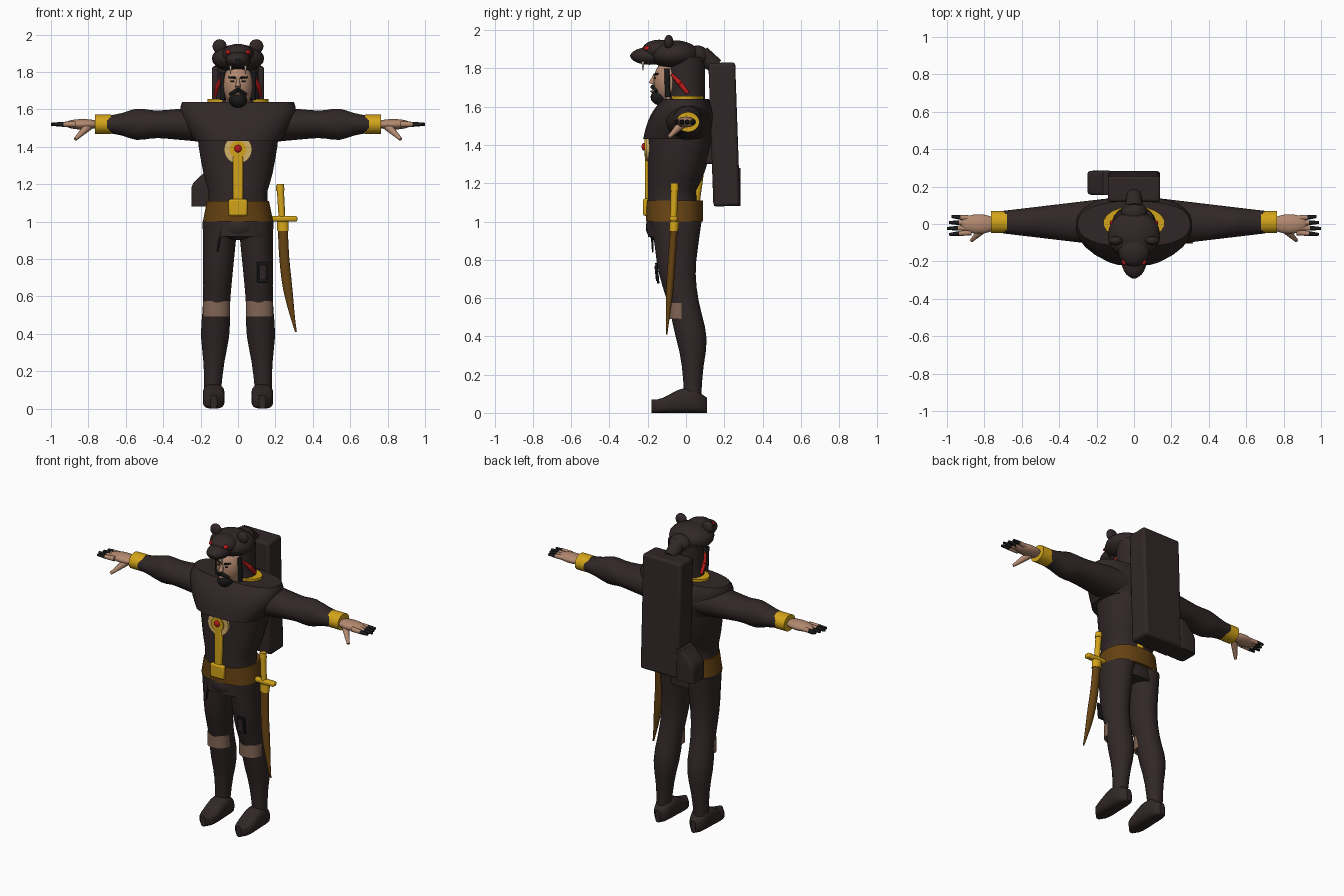
import bpy, bmesh, math
from mathutils import Vector, Matrix

cube = bpy.data.objects.get("Cube")
if cube:
    bpy.data.objects.remove(cube, do_unlink=True)


def material(name, red, green, blue):
    mat = bpy.data.materials.new(name)
    mat.use_nodes = True
    mat.diffuse_color = (red, green, blue, 1)
    shader = next(node for node in mat.node_tree.nodes if node.type == 'BSDF_PRINCIPLED')
    shader.inputs["Base Color"].default_value = mat.diffuse_color
    shader.inputs["Roughness"].default_value = .8
    return mat


DARK = material("dark_cloth", red=.031, green=.02, blue=.02)
GOLD = material("gold", red=.65, green=.37, blue=.01)
PALE = material("pale_gold", red=.65, green=.44, blue=.14)
LEATHER = material("brown_leather", red=.13, green=.054, blue=.006)
SKIN = material("skin", red=.45, green=.25, blue=.16)
TAN = material("tan_patch", red=.22, green=.13, blue=.09)
RED = material("red", red=.5, green=.01, blue=.01)
BLACK = material("black", red=.01, green=.01, blue=.01)
BONE = material("bone", red=.6, green=.5, blue=.4)
parts = []


def ease(low, high, value):
    k = min(max((value - low) / (high - low), 0), 1)
    return k * k * (3 - 2 * k)


def bump(at, width, value):
    return math.exp(-((value - at) / width) ** 2)


def finish(name, bm, mat, both):
    """Turn the bmesh into an object, mirrored across the body if it comes in pairs."""
    bmesh.ops.recalc_face_normals(bm, faces=bm.faces)
    mesh = bpy.data.meshes.new(name)
    bm.to_mesh(mesh)
    bm.free()
    mesh.materials.append(mat)
    part = bpy.data.objects.new(name, mesh)
    bpy.context.collection.objects.link(part)
    if both:
        part.modifiers.new("mirror", 'MIRROR').use_mirror_merge = False
    parts.append(part)
    return part


def sweep(name, mat, axis, start, end, centre, radii, steps=10, sides=20, power=1, both=False):
    """Skin rings along an axis; centre and radii are rules of the position on it."""
    bm = bmesh.new()
    rings = []
    for step in range(steps + 1):
        at = start + (end - start) * step / steps
        (u, v), (ru, rv) = centre(at), radii(at)
        ring = []
        for side in range(sides):
            angle = math.tau * (side + .5) / sides
            c, s = math.cos(angle), math.sin(angle)
            a = u + ru * math.copysign(abs(c) ** power, c)
            b = v + rv * math.copysign(abs(s) ** power, s)
            ring.append(bm.verts.new({'x': (at, a, b), 'y': (a, at, b), 'z': (a, b, at)}[axis]))
        rings.append(ring)
    for lower, upper in zip(rings, rings[1:]):
        for i in range(sides):
            bm.faces.new((lower[i - 1], lower[i], upper[i], upper[i - 1]))
    bm.faces.new(rings[0])
    bm.faces.new(rings[-1])
    return finish(name, bm, mat, both)


def bar(name, mat, start, end, radius, tip, both=False, sides=12):
    """Tapered rod between two points."""
    start, end = Vector(start), Vector(end)
    along = end - start
    place = Matrix.Translation((start + end) / 2) @ along.to_track_quat('Z', 'Y').to_matrix().to_4x4()
    bm = bmesh.new()
    bmesh.ops.create_cone(bm, cap_ends=True, segments=sides, radius1=radius, radius2=tip,
                          depth=along.length, matrix=place)
    return finish(name, bm, mat, both)


def ball(name, mat, centre, radii, both=False):
    bm = bmesh.new()
    place = Matrix.Translation(centre) @ Matrix.Diagonal((*radii, 1))
    bmesh.ops.create_uvsphere(bm, u_segments=20, v_segments=12, radius=1, matrix=place)
    return finish(name, bm, mat, both)


def box(name, mat, centre, size, tilt=0, bevel=.01):
    bm = bmesh.new()
    place = Matrix.Translation(centre) @ Matrix.Rotation(tilt, 4, 'X') @ Matrix.Diagonal((*size, 1))
    bmesh.ops.create_cube(bm, size=1, matrix=place)
    edge = finish(name, bm, mat, both=False).modifiers.new("bevel", 'BEVEL')
    edge.width, edge.segments = bevel, 2


# Legs: calf swells behind the shin, thigh deepens towards the hip
def leg_centre(z):
    return .14 - .045 * z, .035 - .085 * ease(.3, .8, z)


def leg_radii(z):
    width = .04 + .055 * z + .015 * bump(.4, .12, z)
    return width, width * (1 + .4 * z * z)


sweep("legs", DARK, 'z', start=.04, end=1, centre=leg_centre, radii=leg_radii, steps=14, both=True)
sweep("knee_patches", TAN, 'z', start=.49, end=.575, both=True,
      centre=lambda z: (.116, -.035), radii=lambda z: (.073, .06), steps=2)


# Feet: flat soles, rounded toe and heel, rising to the instep
def foot_height(y):
    return .035 + .03 * ease(-.16, 0, y) - .025 * ease(.04, .11, y)


def foot_radii(y):
    rounding = math.sqrt(1.1 - ((y + .035) / .145) ** 4)
    return .056 * rounding, foot_height(y)


sweep("feet", DARK, 'y', start=-.18, end=.11, both=True, power=.65,
      centre=lambda y: (.13, foot_height(y)), radii=foot_radii)


# Torso: straight front, pinched waist, broad chest
def torso_radii(z):
    width = .17 + .05 * ease(1.1, 1.5, z) - .015 * bump(1.15, .06, z)
    return width, width * .8


sweep("torso", DARK, 'z', start=.92, end=1.5, power=.85, steps=12,
      centre=lambda z: (0, torso_radii(z)[1] - .2), radii=torso_radii)
ball("loin_cloth", DARK, centre=(0, -.15, .97), radii=(.09, .06, .07))
sweep("belt", LEATHER, 'z', start=1, end=1.11, power=.85, steps=3,
      centre=lambda z: (0, -.06), radii=lambda z: (.39 - .2 * z, .15))
box("belt_buckle", GOLD, centre=(0, -.21, 1.075), size=(.1, .03, .09))
box("front_stripe", GOLD, centre=(0, -.2, 1.22), size=(.055, .03, .28))
bar("back_stripe", GOLD, start=(0, .05, 1.1), end=(0, .075, 1.28), radius=.022, tip=.022)

# Chest ornament
for name, mat, front, radius in (("chest_disc", PALE, -.21, .075), ("chest_disc_centre", GOLD, -.218, .045)):
    bar(name, mat, start=(0, -.18, 1.385), end=(0, front, 1.385), radius=radius, tip=radius, sides=24)
ball("chest_gem", RED, centre=(0, -.22, 1.39), radii=(.02, .012, .02))


# Shoulder cape spreads upwards to flat shoulders
def cape_rise(z):
    return (z - 1.43) / .21


def cape_radii(z):
    rise = cape_rise(z)
    return .23 + .09 * math.sin(rise * math.pi / 2) - .02 * rise ** 6, .18 - .06 * rise ** 3


sweep("shoulder_cape", DARK, 'z', start=1.43, end=1.64, power=.8, sides=28, steps=8,
      centre=lambda z: (0, -.045 + .045 * cape_rise(z)), radii=cape_radii)
sweep("collar", GOLD, 'z', start=1.6, end=1.655, steps=2,
      centre=lambda z: (0, .005), radii=lambda z: (.165, .09))


# Sleeves narrow to the wrist with a swelling at the elbow
def sleeve_radii(x):
    depth = .145 - .12 * x
    return depth, depth * .78 + .022 * bump(.54, .07, x)


def arm_centre(x):
    return .01, 1.52


sweep("sleeves", DARK, 'x', start=.15, end=.7, centre=arm_centre, radii=sleeve_radii, steps=14, both=True)
sweep("cuffs", GOLD, 'x', start=.68, end=.765, centre=arm_centre, radii=lambda x: (.06, .052), steps=2, both=True)

# Hands with dark finger tips
ball("palms", SKIN, centre=(.83, 0, 1.52), radii=(.1, .052, .028), both=True)
for i in range(4):
    root = Vector((.87, .03 - .025 * i, 1.52))
    tip = Vector((1 - .012 * abs(i - 2), .04 - .032 * i, 1.52))
    knuckle = root.lerp(tip, .55)
    bar(f"finger_{i}", SKIN, root, knuckle, radius=.016, tip=.013, both=True)
    bar(f"finger_tip_{i}", BLACK, knuckle, tip, radius=.013, tip=.008, both=True)
bar("thumbs", SKIN, start=(.8, -.02, 1.51), end=(.87, -.09, 1.44), radius=.024, tip=.009, both=True)

# Face and neck
ball("face", SKIN, centre=(0, -.08, 1.73), radii=(.082, .09, .12))
bar("neck", SKIN, start=(0, -.06, 1.58), end=(0, -.06, 1.7), radius=.07, tip=.07)
ball("beard", BLACK, centre=(0, -.13, 1.65), radii=(.048, .055, .044))
ball("mouth", SKIN, centre=(0, -.177, 1.68), radii=(.018, .01, .006))
bar("moustache", BLACK, start=(0, -.175, 1.705), end=(.045, -.153, 1.68), radius=.012, tip=.007, both=True)
bar("nose", SKIN, start=(0, -.18, 1.72), end=(0, -.165, 1.765), radius=.015, tip=.007)
bar("eyebrows", BLACK, start=(.014, -.166, 1.768), end=(.05, -.147, 1.772), radius=.006, tip=.005, both=True)
ball("eyes", BLACK, centre=(.03, -.163, 1.75), radii=(.011, .005, .005), both=True)
bar("side_hair", BLACK, start=(.084, -.1, 1.8), end=(.082, -.095, 1.65), radius=.014, tip=.014, both=True)

# Animal hood
sweep("cowl", DARK, 'z', start=1.6, end=1.86, centre=lambda z: (0, 0),
      radii=lambda z: (.112 + .02 * bump(1.6, .05, z), .1))
ball("hood_skull", DARK, centre=(0, -.06, 1.872), radii=(.14, .13, .075))
ball("hood_brow", DARK, centre=(0, -.14, 1.895), radii=(.085, .09, .055))
ball("hood_muzzle", DARK, centre=(0, -.19, 1.865), radii=(.068, .1, .046))
ball("hood_nose", BLACK, centre=(0, -.28, 1.865), radii=(.02, .012, .012))
ball("hood_eyes", RED, centre=(.052, -.2, 1.905), radii=(.014, .02, .013), both=True)
ball("hood_ears", DARK, centre=(.098, -.09, 1.937), radii=(.038, .024, .038), both=True)
bar("hood_fangs", BONE, start=(.04, -.225, 1.835), end=(.04, -.225, 1.79), radius=.008, tip=.002, both=True)
bar("hood_red_streaks", RED, start=(.09, -.075, 1.77), end=(.11, -.03, 1.72), radius=.007, tip=.015, both=True)
bar("hood_red_ends", RED, start=(.11, -.03, 1.72), end=(.118, .01, 1.67), radius=.015, tip=.01, both=True)
ball("hood_back_roll", DARK, centre=(0, .06, 1.865), radii=(.07, .06, .055))
bar("hood_back_tail", DARK, start=(0, .08, 1.87), end=(0, .16, 1.81), radius=.05, tip=.04)

# Backpack with a slope-topped side pouch
box("backpack", DARK, centre=(0, .2, 1.455), size=(.28, .14, .75), tilt=.035, bevel=.015)
box("backpack_mount", DARK, centre=(0, .11, 1.45), size=(.18, .08, .3))


def pouch_width(z):
    return .065 - .045 * ease(1.18, 1.3, z)


sweep("side_pouch", DARK, 'z', start=1.08, end=1.28, power=.3, steps=8,
      centre=lambda z: (pouch_width(z) - .12 - .13 * pouch_width(z) / .065, .22),
      radii=lambda z: (pouch_width(z), .065))


# Curved sword at the left hip
def scabbard_centre(z):
    drop = 1 - z
    return .24 + .2 * drop ** 2, -.06 - .07 * drop


def scabbard_radii(z):
    width = .027 * ease(.3, .7, z)
    return width, width * .75


sweep("scabbard", LEATHER, 'z', start=.41, end=.98, centre=scabbard_centre, radii=scabbard_radii)
sweep("scabbard_collar", GOLD, 'z', start=.95, end=1, steps=2,
      centre=scabbard_centre, radii=lambda z: (.031, .025))
box("sword_guard", GOLD, centre=(.245, -.065, 1.015), size=(.145, .04, .03))
bar("sword_grip", GOLD, start=(.235, -.065, 1.02), end=(.226, -.06, 1.18), radius=.018, tip=.019)
bar("sword_pommel", GOLD, start=(.226, -.06, 1.165), end=(.225, -.06, 1.2), radius=.023, tip=.02)

# Framed charm on the thigh and loose strap
box("charm_frame", BLACK, centre=(.13, -.15, .73), size=(.055, .012, .11), tilt=.1, bevel=.003)
box("charm_centre", DARK, centre=(.13, -.155, .73), size=(.035, .012, .08), tilt=.1, bevel=.003)
bar("loose_strap", BLACK, start=(-.085, -.18, .98), end=(-.11, -.174, .84), radius=.008, tip=.004)

# Smooth shading with crisp edges
bpy.ops.object.select_all(action='DESELECT')
for part in parts:
    part.select_set(True)
bpy.context.view_layer.objects.active = parts[0]
bpy.ops.object.shade_smooth_by_angle(angle=math.radians(40))
